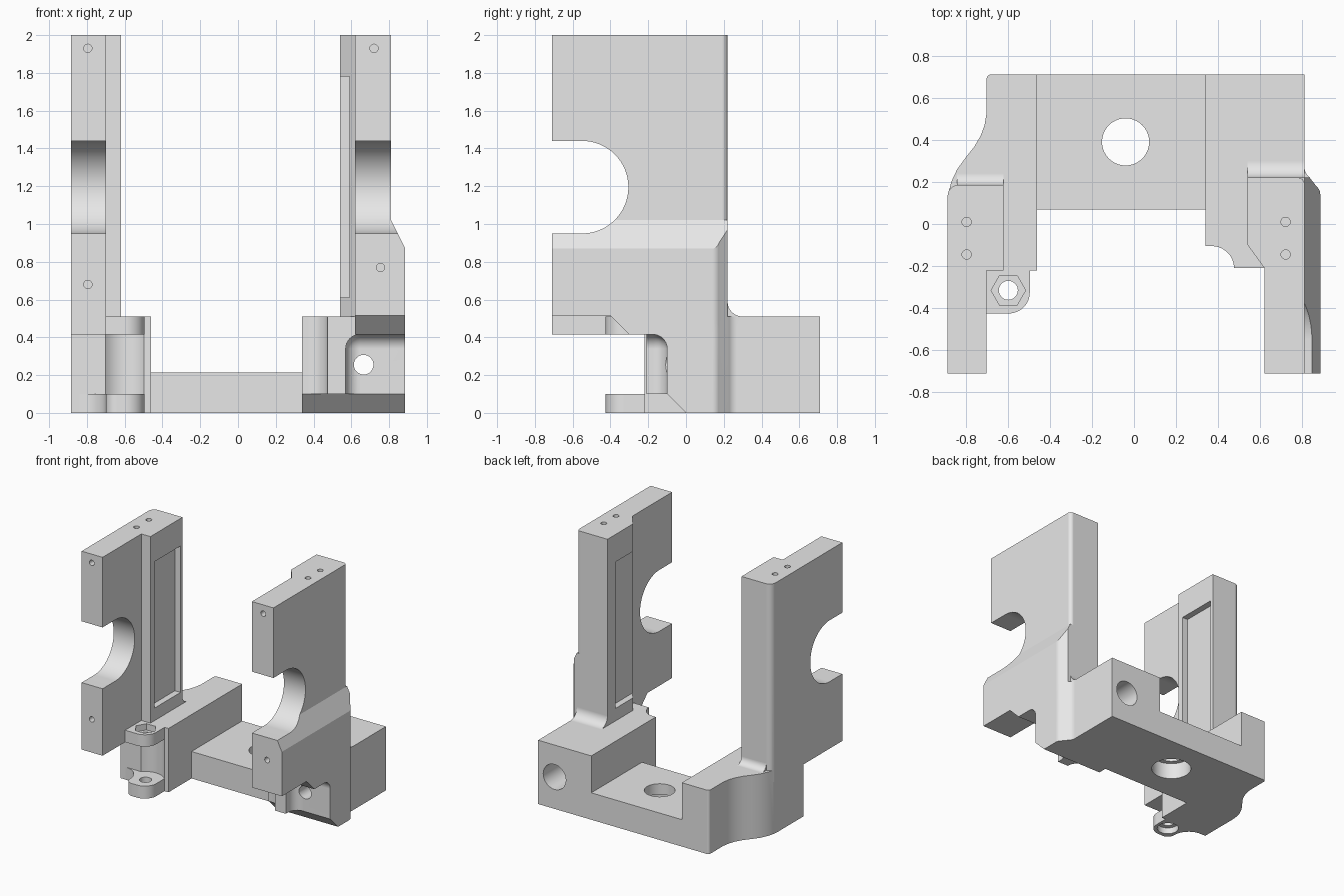
import bpy, bmesh
from math import sin, cos, radians
from mathutils import Vector

cube = bpy.data.objects.get("Cube")
if cube:
    bpy.data.objects.remove(cube, do_unlink=True)

grey = bpy.data.materials.new("light_grey")
grey.use_nodes = True
grey.diffuse_color = (0.8, 0.8, 0.8, 1)
grey.node_tree.nodes["Principled BSDF"].inputs["Base Color"].default_value = (0.8, 0.8, 0.8, 1)

# Maps profile coordinates (u, v) and extrusion w to space for each axis
MAP = {
    "x": lambda u, v, w: (w, u, v),
    "y": lambda u, v, w: (u, w, v),
    "z": lambda u, v, w: (u, v, w),
}


def finish(name, bm):
    bmesh.ops.recalc_face_normals(bm, faces=bm.faces)
    mesh = bpy.data.meshes.new(name)
    bm.to_mesh(mesh)
    bm.free()
    mesh.materials.append(grey)
    obj = bpy.data.objects.new(name, mesh)
    bpy.context.scene.collection.objects.link(obj)
    return obj


def prism(name, axis, profile, lo, hi):
    bm = bmesh.new()
    put = MAP[axis]
    low = [bm.verts.new(put(u, v, lo)) for u, v in profile]
    high = [bm.verts.new(put(u, v, hi)) for u, v in profile]
    bm.faces.new(low)
    bm.faces.new(high)
    for i in range(len(low)):
        j = (i + 1) % len(low)
        bm.faces.new((low[i], low[j], high[j], high[i]))
    return finish(name, bm)


def arc(cu, cv, r, start, end, steps=12):
    angles = [radians(start + (end - start) * i / steps) for i in range(steps + 1)]
    return [(cu + r * cos(a), cv + r * sin(a)) for a in angles]


def rect(u0, v0, u1, v1):
    return [(u0, v0), (u1, v0), (u1, v1), (u0, v1)]


def rod(axis, u, v, r, lo, hi, sides=40):
    return prism("cutter", axis, arc(u, v, r, 0, 360, sides)[:-1], lo, hi)


def combine(target, op, tools):
    bpy.context.view_layer.objects.active = target
    for tool in tools:
        mod = target.modifiers.new("combine", "BOOLEAN")
        mod.operation, mod.solver, mod.object = op, "EXACT", tool
        bpy.ops.object.modifier_apply(modifier=mod.name)
        bpy.data.objects.remove(tool, do_unlink=True)


def bearing_cutter(lo, hi):
    return prism("cutter", "x", arc(-0.55, 1.195, 0.245, -90, 90, 32) + [(-1, 1.44), (-1, 0.95)], lo, hi)


def screw_holes(x, front):
    tops = [rod("z", x, y, 0.022, 1.88, 2.1, 20) for y in (0.01, -0.145)]
    return tops + [rod("y", u, v, 0.022, -0.8, -0.6, 20) for u, v in front]


def back_fillet(y, r, lo, hi):
    curve = arc(y + r, 0.51 + r, r, 180, 270)
    return prism("fillet", "x", [(y - 0.03, 0.51 + r)] + curve + [(y + r, 0.45), (y - 0.03, 0.45)], lo, hi)


# Base plate with stepped bore
base = prism("base_plate", "z", rect(-0.46, 0.07, 0.34, 0.71), 0, 0.215)
combine(base, "DIFFERENCE", [rod("z", -0.04, 0.39, 0.112, -0.1, 0.4),
                             rod("z", -0.04, 0.39, 0.148, -0.1, 0.13)])

# Right tower on its curved foot block
right = prism("right_tower", "z",
              [(-0.885, -0.71), (-0.70, -0.71), (-0.70, -0.22), (-0.62, -0.22), (-0.62, 0.185)]
              + arc(-0.835, 0.135, 0.05, 90, 180, 8), 0.415, 2)
flank = [(-0.70, 0.53), (-0.71, 0.47), (-0.728, 0.42), (-0.76, 0.365), (-0.80, 0.315),
         (-0.84, 0.26), (-0.868, 0.20), (-0.881, 0.15), (-0.885, 0.10)]
foot = prism("foot", "z", [(-0.46, -0.22), (-0.46, 0.71)] + arc(-0.68, 0.69, 0.02, 90, 180, 6)
             + flank + [(-0.885, -0.22)], 0, 0.51)
combine(right, "UNION", [foot, back_fillet(0.185, 0.055, -0.84, -0.62)])
combine(right, "DIFFERENCE",
        [bearing_cutter(-1, -0.6),
         prism("recess", "z", rect(-0.67, -0.17, -0.5, 0.16), 0.61, 1.78),
         rod("z", -0.60, -0.315, 0.14, 0.1, 0.415)]
        + screw_holes(-0.795, [(-0.795, 1.93), (-0.795, 0.68)]))

# Two rounded ears carrying the right clamp screw
rounded = arc(-0.595, -0.325, 0.1, -90, 0)
upper = prism("right_upper_ear", "z",
              [(-0.70, -0.22), (-0.70, -0.425)] + rounded + [(-0.495, -0.22)], 0.415, 0.51)
lower = prism("right_lower_ear", "z",
              arc(-0.84, -0.36, 0.14, 90, 0) + arc(-0.64, -0.365, 0.06, 180, 270, 8)
              + rounded + [(-0.495, -0.22)], 0, 0.1)
combine(upper, "DIFFERENCE", [rod("z", -0.597, -0.315, 0.045, 0.3, 0.6),
                              rod("z", -0.597, -0.315, 0.082, 0.46, 0.6, 6)])
combine(lower, "DIFFERENCE", [rod("z", -0.597, -0.315, 0.045, -0.1, 0.2),
                              rod("z", -0.597, -0.315, 0.08, -0.1, 0.05)])

# Left tower, its thickened lower wall and its foot block
left = prism("left_tower", "z",
             [(0.62, -0.71), (0.81, -0.71)] + arc(0.78, 0.19, 0.03, 0, 90, 8)
             + [(0.54, 0.22), (0.54, -0.10), (0.62, -0.21)], 0.415, 2)
wall = prism("wall", "z", [(0.7, -0.71), (0.885, -0.71)] + arc(0.835, 0.14, 0.05, 0, 50, 6)
             + [(0.835, 0.22), (0.7, 0.22)], 0.415, 1.02)
combine(wall, "DIFFERENCE",
        [prism("slope", "y", [(0.885, 0.87), (0.81, 1.02), (0.8, 1.1), (1, 1.1), (1, 0.87)], -1, 1)])
block = prism("block", "z",
              [(0.34, 0.71), (0.34, -0.105)] + arc(0.37, -0.21, 0.105, 90, 0)
              + [(0.885, -0.21)] + arc(0.835, 0.14, 0.05, 0, 50, 6)
              + arc(0.87, 0.27, 0.06, 230, 180, 6) + [(0.81, 0.71)], 0, 0.51)
combine(left, "UNION", [block, wall, back_fillet(0.22, 0.08, 0.54, 0.81)])

# Rounded pocket under the left arm
bm = bmesh.new()
bmesh.ops.create_cube(bm, size=1)
bmesh.ops.scale(bm, vec=Vector((0.7, 0.7, 0.815)), verts=bm.verts)
bmesh.ops.translate(bm, vec=Vector((0.92, -0.45, 0.0075)), verts=bm.verts)
bmesh.ops.bevel(bm, geom=list(bm.edges), offset=0.075, segments=8, profile=0.5, affect="EDGES")
pocket = finish("pocket", bm)

combine(left, "DIFFERENCE",
        [bearing_cutter(0.5, 1),
         prism("chamfer", "x", [(-1, -0.1), (-1, 0.1), (-0.1, 0.1), (0, 0), (0.1, -0.1)], 0.2, 1),
         pocket,
         prism("arm_relief", "x", [(-1, 0.3), (-1, 0.515), (-0.4, 0.515), (-0.3, 0.415), (-0.3, 0.3)], 0.5, 1),
         prism("recess", "z", rect(0.4, -0.4, 0.59, 0.12), 0.61, 1.78),
         rod("y", 0.665, 0.255, 0.052, -0.4, 1),
         rod("y", 0.665, 0.255, 0.1, 0.3, 1)]
        + screw_holes(0.72, [(0.72, 1.93), (0.755, 0.77)]))

# Smooth curved faces, keep machined edges crisp
for obj in (base, right, upper, lower, left):
    bpy.ops.object.select_all(action="DESELECT")
    obj.select_set(True)
    bpy.context.view_layer.objects.active = obj
    bpy.ops.object.shade_smooth_by_angle(angle=radians(25))
    mod = obj.modifiers.new("weighted_normals", "WEIGHTED_NORMAL")
    mod.keep_sharp = True
